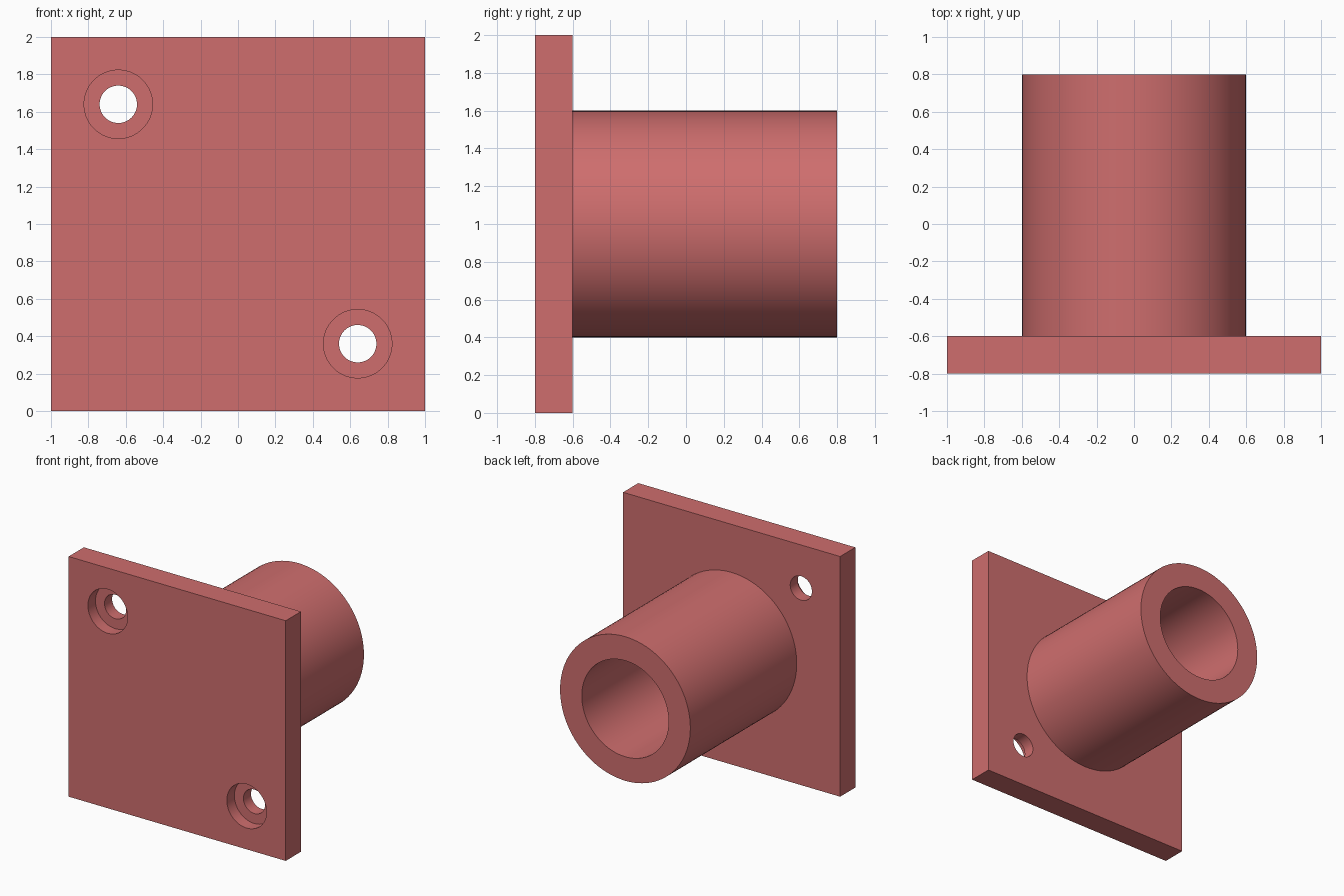
import bpy
import bmesh
from math import tau, radians
from mathutils import Matrix

default = bpy.data.objects.get("Cube")
if default:
    bpy.data.objects.remove(default, do_unlink=True)

red = bpy.data.materials.new("muted red")
red.use_nodes = True
colour = (0.62, 0.155, 0.155, 1)
red.diffuse_color = colour
red.node_tree.nodes["Principled BSDF"].inputs["Base Color"].default_value = colour

SEGMENTS = 96
PLATE_FRONT, PLATE_BACK, SLEEVE_END = -0.8, -0.6, 0.8


def finish(name, bm):
    bmesh.ops.recalc_face_normals(bm, faces=bm.faces)
    mesh = bpy.data.meshes.new(name)
    bm.to_mesh(mesh)
    bm.free()
    mesh.materials.append(red)
    obj = bpy.data.objects.new(name, mesh)
    bpy.context.collection.objects.link(obj)
    return obj


def lathe(name, profile, x, z):
    """Spin (radius, y) points around an axis parallel to y."""
    bm = bmesh.new()
    verts = [bm.verts.new((x + r, y, z)) for r, y in profile]
    edges = [bm.edges.new(pair) for pair in zip(verts, verts[1:])]
    bmesh.ops.spin(bm, geom=verts + edges, cent=(x, 0, z), axis=(0, 1, 0),
                   angle=tau, steps=SEGMENTS, use_merge=True)
    bmesh.ops.remove_doubles(bm, verts=bm.verts, dist=1e-5)
    return finish(name, bm)


def select_only(obj):
    bpy.ops.object.select_all(action="DESELECT")
    obj.select_set(True)
    bpy.context.view_layer.objects.active = obj


# Square mounting plate
bm = bmesh.new()
bmesh.ops.create_cube(bm, size=1, matrix=Matrix.Translation((0, -0.7, 1))
                      @ Matrix.Diagonal((2, PLATE_BACK - PLATE_FRONT, 2, 1)))
plate = finish("mounting_plate", bm)

# Two counterbored screw holes at opposite corners
bore, head, step = 0.1, 0.183, -0.7
hole_profile = [(0, -1), (head, -1), (head, step), (bore, step), (bore, -0.4), (0, -0.4)]
for side in (-1, 1):
    cutter = lathe("screw_hole_cutter", hole_profile, 0.64 * side, 1 - 0.64 * side)
    cutter.hide_render = True
    select_only(plate)
    cut = plate.modifiers.new("screw_hole", "BOOLEAN")
    cut.operation, cut.solver, cut.object = "DIFFERENCE", "EXACT", cutter
    bpy.ops.object.modifier_apply(modifier=cut.name)
    bpy.data.objects.remove(cutter, do_unlink=True)

# Hollow sleeve standing on the back of the plate, which closes its bore
outer, inner = 0.6, 0.4
sleeve = lathe("sleeve", [(outer, PLATE_BACK), (outer, SLEEVE_END),
                          (inner, SLEEVE_END), (inner, PLATE_BACK)], 0, 1)

# Smooth round walls, crisp rims
for part in (plate, sleeve):
    select_only(part)
    bpy.ops.object.shade_smooth_by_angle(angle=radians(30))
